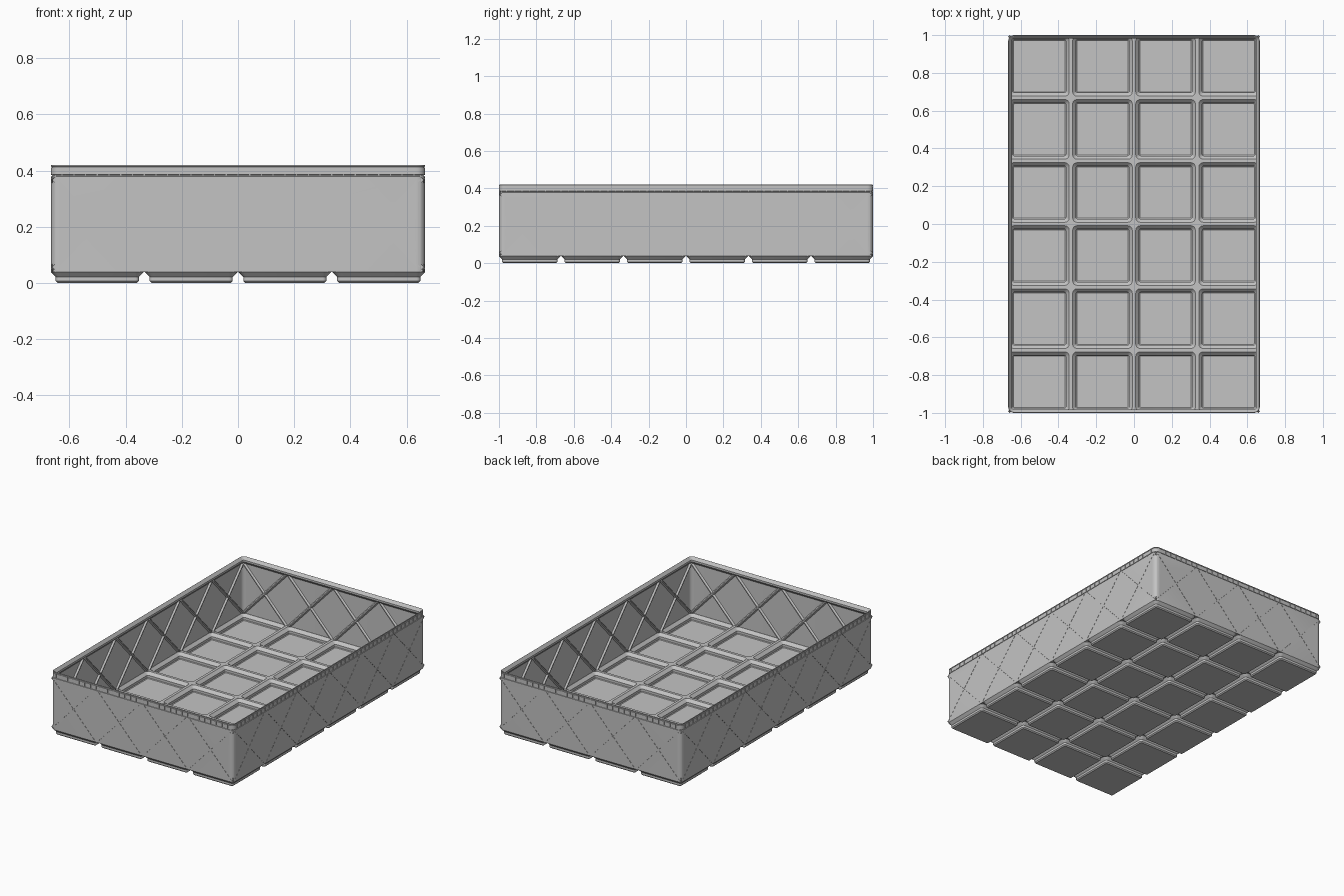
import bpy, bmesh, math
from mathutils import Matrix, Vector

if "Cube" in bpy.data.objects:
    bpy.data.objects.remove(bpy.data.objects["Cube"])

P = 0.334                      # cell pitch
NX, NY = 4, 6
HX, HY = 0.666, 1.0            # outer half sizes
T = Matrix.Translation

grey = bpy.data.materials.new("plain grey")
grey.diffuse_color = (0.55, 0.55, 0.55, 1)
grey.use_nodes = True
grey.node_tree.nodes["Principled BSDF"].inputs["Base Color"].default_value = grey.diffuse_color


def make(name, bm):
    bmesh.ops.recalc_face_normals(bm, faces=bm.faces)
    me = bpy.data.meshes.new(name)
    bm.to_mesh(me)
    bm.free()
    ob = bpy.data.objects.new(name, me)
    bpy.context.collection.objects.link(ob)
    me.materials.append(grey)
    return ob


def smooth(ob):
    for p in ob.data.polygons:
        p.use_smooth = True
    ob.data.set_sharp_from_angle(angle=math.radians(25))


def ring(bm, hx, hy, r, z, c=(0, 0), seg=6):
    """Rounded rectangle of vertices."""
    out = []
    for k, (sx, sy) in enumerate([(1, 1), (-1, 1), (-1, -1), (1, -1)]):
        for i in range(seg + 1):
            a = math.pi / 2 * (k + i / seg)
            out.append(bm.verts.new((c[0] + sx * (hx - r) + r * math.cos(a),
                                     c[1] + sy * (hy - r) + r * math.sin(a), z)))
    return out


def loft(bm, rings, closed):
    pairs = list(zip(rings, rings[1:]))
    if closed:
        pairs.append((rings[-1], rings[0]))
    else:
        bm.faces.new(rings[0])
        bm.faces.new(rings[-1])
    for a, b in pairs:
        n = len(a)
        for i in range(n):
            j = (i + 1) % n
            bm.faces.new((a[i], a[j], b[j], b[i]))


def box(bm, size, mat, taper=1.0):
    """Box; its +y side is narrowed in z by taper."""
    vs = bmesh.ops.create_cube(bm, size=1)["verts"]
    for v in vs:
        k = taper if v.co.y > 0 else 1
        v.co = mat @ Vector((v.co.x * size[0], v.co.y * size[1], v.co.z * size[2] * k))


def sides():
    """Frame of each wall: x along the wall, y inward, and its cell count."""
    for k in range(4):
        dist, n = ((HY, NX), (HX, NY))[k % 2]
        yield Matrix.Rotation(k * math.pi / 2, 4, 'Z') @ T((0, -dist, 0)), n


# Wall with grooved rim and inward stacking lip: (inset, height)
profile = [(0, 0.038), (0, 0.379), (0.003, 0.380), (0.003, 0.384), (0, 0.385),
           (0, 0.410), (0.003, 0.411), (0.003, 0.413), (0.001, 0.414), (0.001, 0.419),
           (0.003, 0.420), (0.006, 0.419), (0.019, 0.402), (0.019, 0.390),
           (0.006, 0.374), (0.006, 0.038)]
bm = bmesh.new()
loft(bm, [ring(bm, HX - i, HY - i, 0.030 - i, z) for i, z in profile], True)
wall = make("wall_and_lip", bm)

# Slits in the wall: dashed crosses and rim notches
ANG = math.atan2(0.165, 0.155)
bm = bmesh.new()
for frame, n in sides():
    for c in range(n):
        cx = (c - (n - 1) / 2) * P
        for s in (-1, 1):
            m = frame @ T((cx, 0, 0.2115)) @ Matrix.Rotation(s * ANG, 4, 'Y')
            for d in range(16):
                box(bm, (0.016, 0.006, 0.0025), m @ T(((d - 7.5) * 0.0285, 0, 0)))
    for i in range(1, n * 8):
        x = (i - n * 4) * P / 8
        if abs(x) < n * P / 2 - 0.035:
            box(bm, (0.004, 0.008, 0.030), frame @ T((x, 0, 0.3965)))
cutter = make("slit_cutter", bm)
cutter.hide_render = True
mod = wall.modifiers.new("slits", 'BOOLEAN')
mod.operation = 'DIFFERENCE'
mod.solver = 'EXACT'
mod.object = cutter
bpy.context.view_layer.objects.active = wall
bpy.ops.object.modifier_apply(modifier=mod.name)
bpy.data.objects.remove(cutter)
smooth(wall)

# Crossed ribs on the inside of the walls
bm = bmesh.new()
for frame, n in sides():
    for c in range(n):
        for s in (-1, 1):
            m = frame @ T(((c - (n - 1) / 2) * P, 0.0105, 0.2115)) @ Matrix.Rotation(s * ANG, 4, 'Y')
            box(bm, (0.46, 0.012, 0.022), m, 0.3)
make("wall_ribs", bm)

# Hollow stepped feet: (half size, corner radius, height), outside then inside
foot = [(0.1415, 0.007, 0), (0.148, 0.013, 0.0064), (0.148, 0.013, 0.0207),
        (0.165, 0.030, 0.038), (0.165, 0.030, 0.046), (0.158, 0.023, 0.046),
        (0.140, 0.008, 0.028), (0.140, 0.008, 0.012), (0.136, 0.005, 0.008)]
bm = bmesh.new()
for i in range(NX):
    for j in range(NY):
        c = ((i - (NX - 1) / 2) * P, (j - (NY - 1) / 2) * P)
        loft(bm, [ring(bm, h, h, r, z, c, 4) for h, r, z in foot], False)
smooth(make("feet", bm))

# Bridges joining the feet, with diamond plates at the crossings
bm = bmesh.new()
for i in range(1, NX):
    box(bm, (0.012, 2 * HY - 0.006, 0.007), T(((i - NX / 2) * P, 0, 0.0425)))
for j in range(1, NY):
    box(bm, (2 * HX - 0.006, 0.012, 0.007), T((0, (j - NY / 2) * P, 0.0425)))
for i in range(NX + 1):
    for j in range(NY + 1):
        if (i in (0, NX)) and (j in (0, NY)):
            continue
        x, y = (i - NX / 2) * P, (j - NY / 2) * P
        vs = [bm.verts.new((x + 0.03 * a, y + 0.03 * b, z))
              for z in (0.0395, 0.0465) for a, b in ((1, 0), (0, 1), (-1, 0), (0, -1))]
        for v in vs:           # keep edge plates within the wall
            v.co.x = max(-HX + 0.002, min(HX - 0.002, v.co.x))
            v.co.y = max(-HY + 0.002, min(HY - 0.002, v.co.y))
        loft(bm, [vs[:4], vs[4:]], False)
make("foot_bridges", bm)
